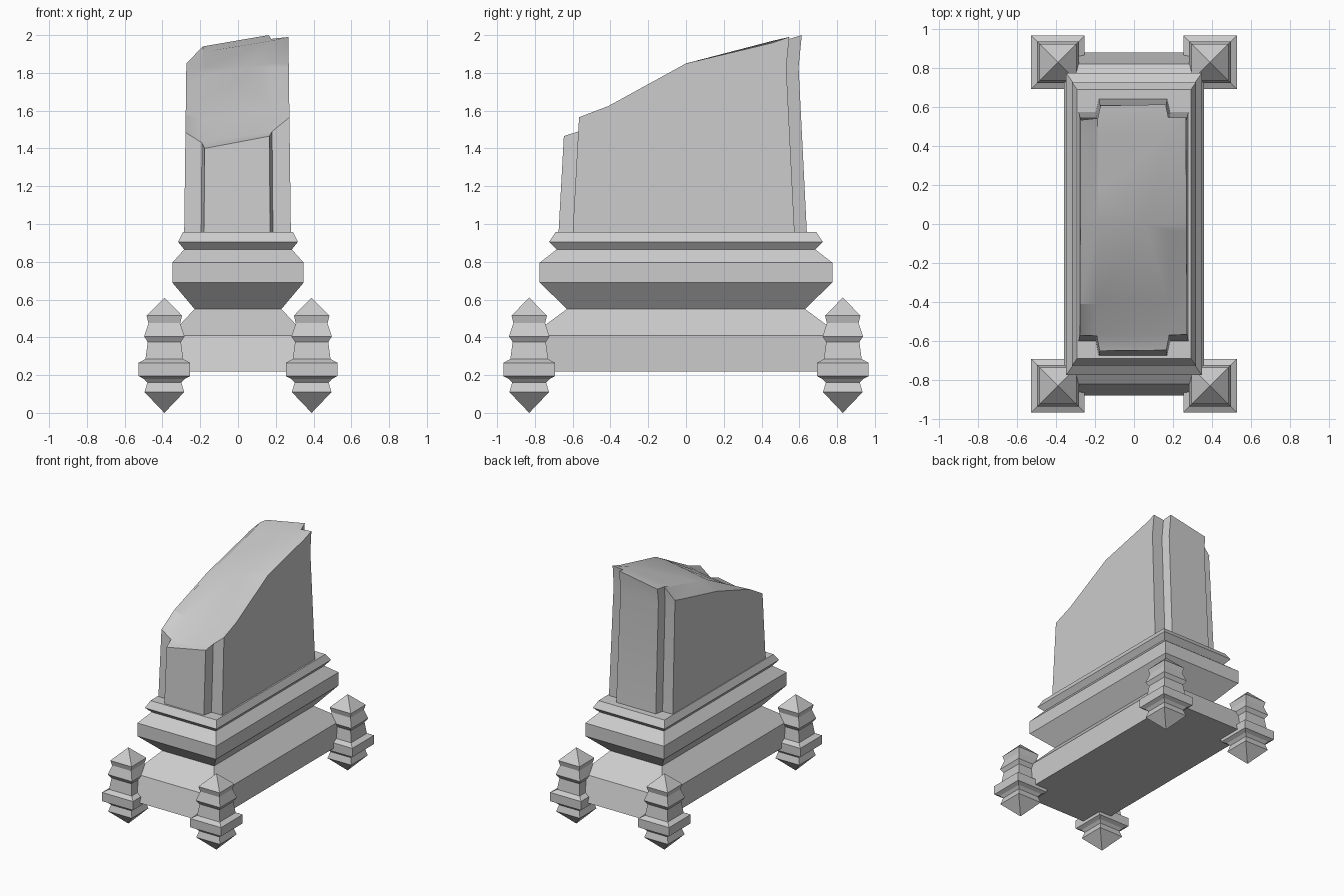
import bpy
import bmesh

cube = bpy.data.objects.get("Cube")
if cube:
    bpy.data.objects.remove(cube, do_unlink=True)

# Single stone colour
stone = bpy.data.materials.new("grey_stone")
stone.use_nodes = True
colour = (0.6, 0.6, 0.6, 1.0)
stone.diffuse_color = colour
stone.node_tree.nodes["Principled BSDF"].inputs["Base Color"].default_value = colour


def finish(bm, name, location=(0, 0, 0)):
    bmesh.ops.remove_doubles(bm, verts=bm.verts, dist=0.0005)
    bmesh.ops.recalc_face_normals(bm, faces=bm.faces)
    mesh = bpy.data.meshes.new(name)
    bm.to_mesh(mesh)
    bm.free()
    mesh.materials.append(stone)
    obj = bpy.data.objects.new(name, mesh)
    obj.location = location
    bpy.context.collection.objects.link(obj)
    return obj


def stacked_block(name, rings, location=(0, 0, 0)):
    """Loft rectangles given as (half x, half y, z) from the bottom up."""
    bm = bmesh.new()
    loops = [[bm.verts.new((sx * x, sy * y, z))
              for sx, sy in ((-1, -1), (1, -1), (1, 1), (-1, 1))]
             for x, y, z in rings]
    for low, high in zip(loops, loops[1:]):
        for i in range(4):
            j = (i + 1) % 4
            bm.faces.new((low[i], low[j], high[j], high[i]))
    if rings[0][0] > 0:
        bm.faces.new(loops[0][::-1])
    if rings[-1][0] > 0:
        bm.faces.new(loops[-1])
    return finish(bm, name, location)


# Moulded plinth
stacked_block("plinth", [
    (0.36, 0.88, 0.22), (0.36, 0.82, 0.41), (0.23, 0.63, 0.55),
    (0.348, 0.775, 0.69), (0.348, 0.775, 0.795), (0.285, 0.685, 0.865),
    (0.317, 0.725, 0.905), (0.292, 0.69, 0.957)])

# Four corner finials
finial = [(0, 0), (0.105, 0.11), (0.09, 0.16), (0.108, 0.18), (0.137, 0.195),
          (0.137, 0.265), (0.1, 0.285), (0.088, 0.375), (0.107, 0.405),
          (0.084, 0.475), (0.094, 0.515), (0, 0.61)]
for side, sx in (("right", -1), ("left", 1)):
    for end, sy in (("front", -1), ("back", 1)):
        stacked_block(f"{end}_{side}_finial", [(w, w, z) for w, z in finial],
                      (sx * 0.39, sy * 0.83, 0))

# Broken pillar stump
FOOT = 0.95
columns = (-0.285, -0.195, 0.185, 0.28)
rows = (-0.60, -0.41, 0.0, 0.46, 0.575)
heights = ((1.485, 1.43, 1.49, 1.565),
           (1.58, 1.55, 1.60, 1.625),
           (1.72, 1.79, 1.85, 1.85),
           (1.83, 1.91, 1.97, 1.96),
           (1.85, 1.94, 1.98, 1.99))

bm = bmesh.new()


def tapered(x, y, z, lean=True):
    rise = z - FOOT
    if lean:
        y += rise * (0.055 if y < 0 else -0.05)
    return bm.verts.new((x * (1 - 0.045 * rise), y, z))


top = [[tapered(x, y, z, r in (0, 4)) for x, z in zip(columns, row)]
       for r, (y, row) in enumerate(zip(rows, heights))]
for r in range(4):
    for c in range(3):
        bm.faces.new((top[r][c], top[r][c + 1], top[r + 1][c + 1], top[r + 1][c]))

foot_ring = {}
for r, panel_y, panel_z in ((0, -0.675, (1.40, 1.465)), (4, 0.64, (1.94, 2.0))):
    foot = [tapered(x, rows[r], FOOT) for x in columns]
    panel_x = (columns[1] + 0.015, columns[2] - 0.015)
    panel_top = [tapered(x, panel_y, z) for x, z in zip(panel_x, panel_z)]
    panel_foot = [tapered(x, panel_y, FOOT) for x in panel_x]
    # Corner strips, step returns and the raised panel between them
    upper = [top[r][0], top[r][1], *panel_top, top[r][2], top[r][3]]
    lower = [foot[0], foot[1], *panel_foot, foot[2], foot[3]]
    for i in range(5):
        bm.faces.new((lower[i], lower[i + 1], upper[i + 1], upper[i]))
    bm.faces.new((top[r][1], panel_top[0], panel_top[1], top[r][2]))
    foot_ring[r] = lower

# Long side walls and underside
for c, i in ((0, 0), (3, 5)):
    bm.faces.new([foot_ring[0][i], foot_ring[4][i]] + [top[r][c] for r in (4, 3, 2, 1, 0)])
bm.faces.new(foot_ring[0] + foot_ring[4][::-1])

# Slight outward flare along the broken rear edge
KINK = 1.83
bmesh.ops.bisect_plane(bm, geom=bm.verts[:] + bm.edges[:] + bm.faces[:],
                       plane_co=(0, 0, KINK), plane_no=(0, 0, 1))
for v in bm.verts:
    if v.co.y > 0.5 and v.co.z > KINK:
        v.co.y += (v.co.z - KINK) * 0.15
bmesh.ops.triangulate(bm, faces=[f for f in bm.faces if len(f.verts) > 4])

stump = finish(bm, "broken_pillar")
bpy.ops.object.select_all(action="DESELECT")
stump.select_set(True)
bpy.context.view_layer.objects.active = stump
bpy.ops.object.shade_smooth_by_angle(angle=0.5)
